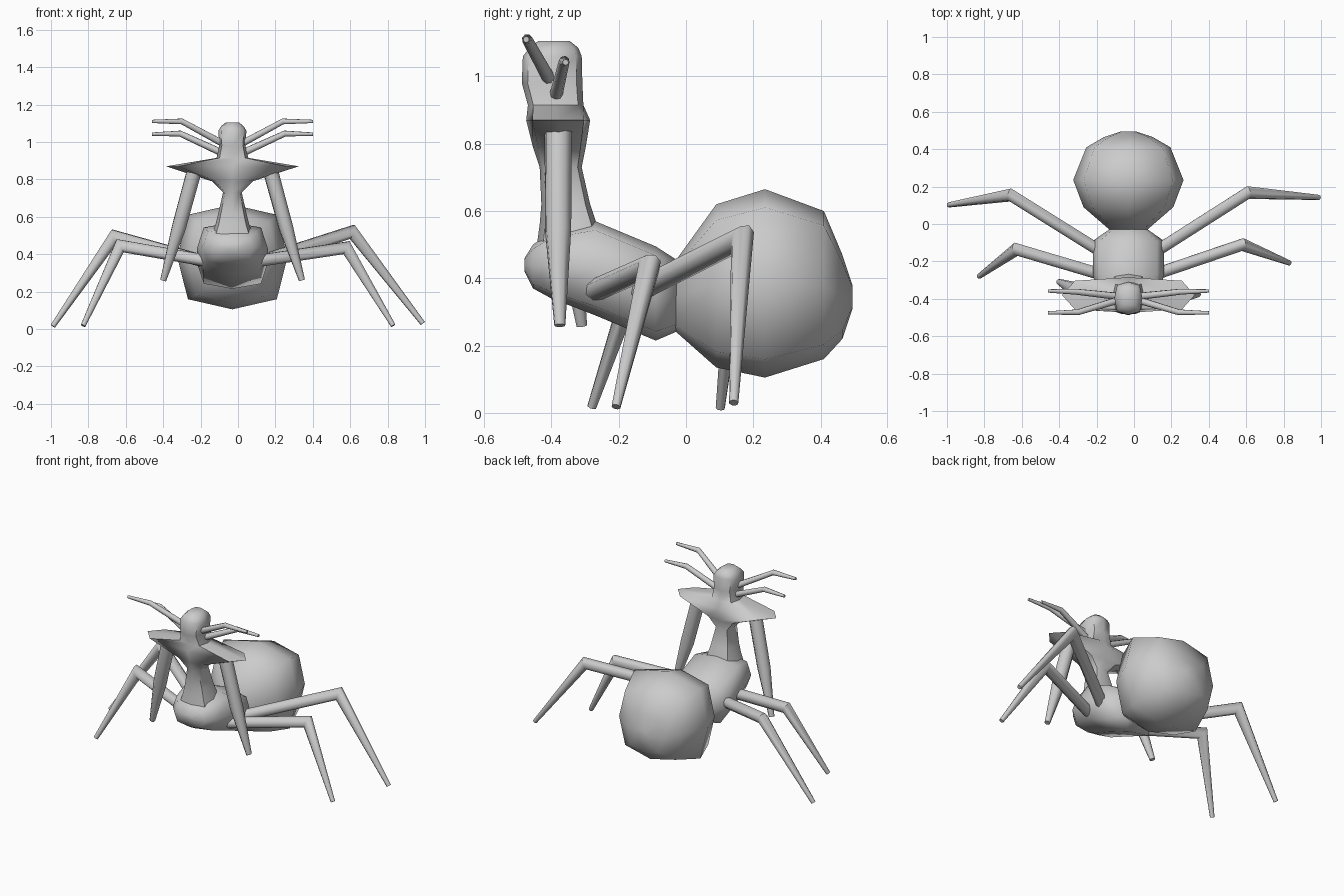
import bpy, bmesh, math
from mathutils import Vector

cube = bpy.data.objects.get("Cube")
if cube:
    bpy.data.objects.remove(cube, do_unlink=True)

MID = -0.03          # x of the body's symmetry plane
SIDES = 8

grey = bpy.data.materials.new("light_grey")
grey.use_nodes = True
grey.diffuse_color = (0.6, 0.6, 0.6, 1)
grey.node_tree.nodes["Principled BSDF"].inputs["Base Color"].default_value = (0.6, 0.6, 0.6, 1)


def skin(name, rings, angle=60):
    """Bridge a list of vertex rings, cap both ends and shade it."""
    bm = bmesh.new()
    loops = [[bm.verts.new(p) for p in ring] for ring in rings]
    for a, b in zip(loops, loops[1:]):
        for i in range(len(a)):
            j = (i + 1) % len(a)
            bm.faces.new((a[i], a[j], b[j], b[i]))
    bm.faces.new(loops[0])
    bm.faces.new(loops[-1])
    bmesh.ops.recalc_face_normals(bm, faces=bm.faces)
    mesh = bpy.data.meshes.new(name)
    bm.to_mesh(mesh)
    bm.free()
    mesh.materials.append(grey)
    obj = bpy.data.objects.new(name, mesh)
    bpy.context.collection.objects.link(obj)
    bpy.ops.object.select_all(action='DESELECT')
    obj.select_set(True)
    bpy.context.view_layer.objects.active = obj
    bpy.ops.object.shade_smooth_by_angle(angle=math.radians(angle))
    return obj


def body(name, sections, upright=False):
    """Loft sections (station, low, high, half width) along y, or z if upright."""
    rings = []
    for t, low, high, half in sections:
        ring = []
        for k in range(SIDES):
            a = math.tau * k / SIDES
            swell = 1.14 if k % 2 else 1.0      # fuller corners
            x = MID + half * swell * math.cos(a)
            s = (low + high) / 2 + (high - low) / 2 * swell * math.sin(a)
            ring.append((x, s, t) if upright else (x, t, s))
        rings.append(ring)
    return skin(name, rings)


def limb(name, points, radii):
    """Tapered tube along a bent path with mitred joints."""
    pts = [Vector(p) for p in points]
    dirs = [(b - a).normalized() for a, b in zip(pts, pts[1:])]
    bend = dirs[0].cross(dirs[-1])
    if bend.length < 0.01:
        bend = dirs[0].cross(Vector((0, 1, 0)))
    bend.normalize()
    rings = []
    for i, (p, r) in enumerate(zip(pts, radii)):
        before, after = dirs[max(i - 1, 0)], dirs[min(i, len(dirs) - 1)]
        tangent = (before + after).normalized()
        across = bend.cross(tangent).normalized() / max(tangent.dot(after), 0.6)
        rings.append([p + r * (bend * math.cos(a) + across * math.sin(a))
                      for a in (math.tau * k / SIDES for k in range(SIDES))])
    return skin(name, rings, 50)


# Abdomen
body("abdomen", [(-0.04, 0.25, 0.44, 0.09), (0.09, 0.135, 0.62, 0.24),
                 (0.235, 0.105, 0.665, 0.295), (0.41, 0.16, 0.60, 0.225),
                 (0.465, 0.22, 0.47, 0.13), (0.495, 0.31, 0.38, 0.04)])

# Thorax
body("thorax", [(-0.48, 0.42, 0.46, 0.04), (-0.455, 0.37, 0.50, 0.11),
                (-0.40, 0.34, 0.54, 0.16), (-0.27, 0.29, 0.57, 0.19),
                (-0.09, 0.215, 0.495, 0.19), (-0.02, 0.245, 0.45, 0.09)])

# Neck, wide collar and head in one upright loft
body("neck_and_head", [(0.45, -0.45, -0.24, 0.13), (0.56, -0.435, -0.265, 0.09),
                       (0.62, -0.43, -0.285, 0.075), (0.73, -0.435, -0.31, 0.05),
                       (0.79, -0.455, -0.298, 0.11), (0.87, -0.475, -0.285, 0.355),
                       (0.915, -0.47, -0.305, 0.085), (0.98, -0.488, -0.308, 0.07),
                       (1.06, -0.485, -0.31, 0.075), (1.085, -0.465, -0.32, 0.06),
                       (1.105, -0.44, -0.345, 0.035)], upright=True)

# Two pairs of antennae, mirrored about the body
for side, s in (("left", 1), ("right", -1)):
    for row, path in (("front", [(0.03, -0.40, 0.98), (0.27, -0.472, 1.11), (0.43, -0.475, 1.11)]),
                      ("back", [(0.03, -0.39, 0.93), (0.28, -0.362, 1.045), (0.43, -0.358, 1.042)])):
        limb(f"{row}_antenna_{side}", [(MID + s * x, y, z) for x, y, z in path],
             (0.02, 0.016, 0.009))

# Arms hanging under the collar
limb("arm_left", [(0.17, -0.38, 0.86), (0.257, -0.38, 0.54), (0.342, -0.375, 0.26)],
     (0.042, 0.04, 0.017))
limb("arm_right", [(-0.23, -0.38, 0.86), (-0.317, -0.35, 0.54), (-0.40, -0.31, 0.26)],
     (0.042, 0.04, 0.017))

# Walking legs: hip, knee, foot
legs = {
    "front_leg_left": [(0.08, -0.28, 0.36), (0.58, -0.11, 0.435), (0.83, -0.208, 0.018)],
    "front_leg_right": [(-0.14, -0.28, 0.36), (-0.63, -0.135, 0.445), (-0.828, -0.28, 0.018)],
    "rear_leg_left": [(0.08, -0.17, 0.35), (0.61, 0.168, 0.52), (0.988, 0.142, 0.03)],
    "rear_leg_right": [(-0.14, -0.17, 0.35), (-0.66, 0.155, 0.495), (-0.99, 0.102, 0.015)],
}
for name, path in legs.items():
    limb(name, path, (0.034, 0.034, 0.014))
